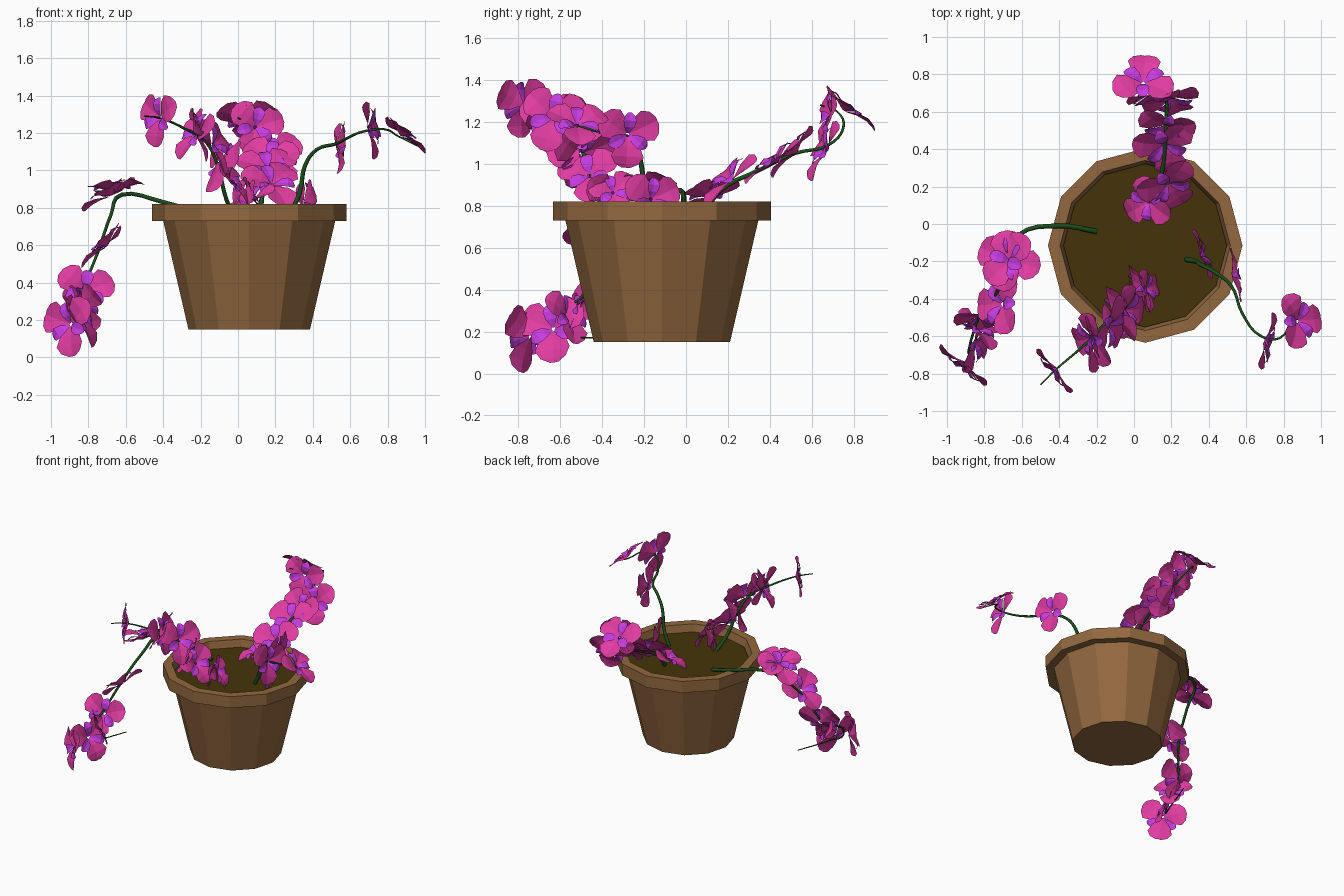
import bpy, bmesh, math, random
from mathutils import Vector, Matrix
random.seed(4)


def material(name, rgb):
    m = bpy.data.materials.new(name)
    m.diffuse_color = (*rgb, 1)
    return m


CLAY = material("clay", (0.29, 0.14, 0.05))
SOIL = material("soil", (0.06, 0.034, 0.003))
GREEN = material("stem_green", (0.012, 0.08, 0.012))
PINK = material("petal_pink", (0.75, 0.045, 0.36))
PURPLE = material("petal_purple", (0.58, 0.045, 0.75))
CENTRE = Vector((0.06, -0.115, 0))


def add_object(name, bm, mats):
    me = bpy.data.meshes.new(name)
    bm.to_mesh(me)
    bm.free()
    for m in mats:
        me.materials.append(m)
    ob = bpy.data.objects.new(name, me)
    bpy.context.collection.objects.link(ob)
    return ob


def lathe(name, profile, mat, sides=12):
    """Revolve (radius, z) points, capping both ends."""
    bm = bmesh.new()
    rings = []
    for r, z in profile:
        rings.append([bm.verts.new(CENTRE + Vector((r * math.cos(a), r * math.sin(a), z)))
                      for a in (2 * math.pi * i / sides for i in range(sides))])
    for lo, hi in zip(rings, rings[1:]):
        for i in range(sides):
            j = (i + 1) % sides
            bm.faces.new((lo[i], lo[j], hi[j], hi[i]))
    bm.faces.new(rings[0][::-1])
    bm.faces.new(rings[-1])
    return add_object(name, bm, [mat])


# Pot with rim, and the soil disc inside
lathe("pot", [(0.325, 0.15), (0.46, 0.73), (0.52, 0.73), (0.52, 0.82),
              (0.455, 0.82), (0.435, 0.74)], CLAY)
lathe("soil", [(0.43, 0.735), (0.437, 0.765)], SOIL)


def petal(bm, frame, angle, length, width, lift, mat):
    """Rounded petal folded along its midrib and curling at the tip."""
    rot = frame @ Matrix.Rotation(angle, 4, 'Z')
    rows = []
    for u, w in ((0.06, 0.12), (0.35, 0.75), (0.65, 1.0), (0.88, 0.72), (1.0, 0.25)):
        h = length * lift * math.sin(u * 2.4)
        rows.append([bm.verts.new(rot @ Vector((u * length, s * w * width,
                                                h + abs(s) * w * width * 0.18)))
                     for s in (-1, 0, 1)])
    for a, b in zip(rows, rows[1:]):
        for k in (0, 1):
            f = bm.faces.new((a[k], b[k], b[k + 1], a[k + 1]))
            f.material_index = mat


def flowers(name, blooms):
    """Each bloom: position, facing direction, size."""
    bm = bmesh.new()
    for pos, facing, size in blooms:
        q = Vector(facing).to_track_quat('Z', 'Y')
        frame = Matrix.Translation(pos) @ q.to_matrix().to_4x4()
        roll = math.radians(-90 + random.uniform(-15, 15))
        for k in range(3):
            a = roll + k * math.tau / 3
            petal(bm, frame, a, 0.175 * size, 0.088 * size, random.uniform(0.1, 0.2), 0)
            petal(bm, frame, a + math.tau / 6, 0.12 * size, 0.036 * size, 0.35, 1)
    add_object(name, bm, [PINK, PURPLE])


def stem(name, points):
    """Tapering tube through the points."""
    cu = bpy.data.curves.new(name, 'CURVE')
    cu.dimensions = '3D'
    cu.bevel_depth = 0.014
    cu.bevel_resolution = 1
    cu.use_fill_caps = True
    cu.resolution_u = 4
    sp = cu.splines.new('BEZIER')
    sp.bezier_points.add(len(points) - 1)
    for i, (bp, p) in enumerate(zip(sp.bezier_points, points)):
        bp.co = p
        bp.handle_left_type = bp.handle_right_type = 'AUTO'
        bp.radius = 1 - 0.75 * i / (len(points) - 1)
    cu.materials.append(GREEN)
    bpy.context.collection.objects.link(bpy.data.objects.new(name, cu))


# Left stem trailing over the rim
stem("left_stem", [(-0.2, -0.04, 0.77), (-0.4, -0.01, 0.83), (-0.62, -0.06, 0.87),
                   (-0.68, -0.22, 0.76), (-0.75, -0.4, 0.56), (-0.83, -0.5, 0.36),
                   (-0.88, -0.7, 0.19), (-0.84, -0.6, 0.175), (-0.74, -0.33, 0.17)])
flowers("left_flowers", [((-0.68, -0.19, 0.86), (-0.5, 0.15, 0.85), 1.0),
                         ((-0.66, -0.2, 0.88), (-0.1, 0.2, 1), 0.95),
                         ((-0.7, -0.43, 0.59), (-0.7, 0.1, 0.7), 1.0),
                         ((-0.82, -0.48, 0.35), (0.15, -0.9, 0.35), 0.95),
                         ((-0.86, -0.63, 0.21), (0.85, -0.3, 0.3), 1.0),
                         ((-0.84, -0.57, 0.27), (0.65, 0.6, 0.4), 0.85),
                         ((-0.89, -0.74, 0.175), (-0.62, -0.75, 0.1), 1.0)])

# Front stem rising forward and left
stem("front_stem", [(-0.03, -0.33, 0.76), (-0.07, -0.42, 0.87), (-0.11, -0.48, 1.03),
                    (-0.17, -0.55, 1.15), (-0.28, -0.66, 1.22), (-0.42, -0.78, 1.28),
                    (-0.5, -0.86, 1.29)])
flowers("front_flowers", [((0.0, -0.36, 0.85), (0.85, 0.4, -0.3), 0.85),
                          ((0.06, -0.35, 0.86), (0.85, 0.1, 0.4), 0.7),
                          ((-0.05, -0.46, 0.94), (0.8, -0.2, 0.5), 0.9),
                          ((-0.11, -0.5, 1.05), (0.75, 0.4, -0.4), 1.0),
                          ((-0.14, -0.54, 1.13), (0.8, -0.3, 0.4), 1.0),
                          ((-0.21, -0.61, 1.19), (-0.75, -0.4, 0.5), 0.95),
                          ((-0.24, -0.64, 1.2), (0.9, 0.1, 0.3), 0.95),
                          ((-0.41, -0.77, 1.28), (-0.75, -0.62, 0.1), 0.9)])

# Back stem arching away then curling up
stem("back_stem", [(0.12, 0.09, 0.77), (0.13, 0.16, 0.87), (0.16, 0.35, 0.97),
                   (0.17, 0.52, 1.05), (0.17, 0.68, 1.09), (0.13, 0.75, 1.17),
                   (0.05, 0.72, 1.25), (0.0, 0.64, 1.28)])
flowers("back_flowers", [((0.08, 0.12, 0.84), (-0.45, -0.3, 0.8), 0.85),
                         ((0.18, 0.22, 0.92), (0.25, -0.65, 0.7), 1.0),
                         ((0.16, 0.43, 1.0), (0.1, -0.6, 0.75), 1.0),
                         ((0.17, 0.53, 1.05), (-0.1, -0.7, 0.6), 0.95),
                         ((0.2, 0.68, 1.06), (0.2, -0.9, 0.4), 0.95),
                         ((0.09, 0.7, 1.23), (0.2, -0.95, 0.2), 0.9),
                         ((0.05, 0.75, 1.25), (0.0, 0.62, 0.75), 1.0)])

# Right stem reaching out over the rim
stem("right_stem", [(0.28, -0.19, 0.77), (0.33, -0.2, 0.88), (0.36, -0.22, 1.03),
                    (0.42, -0.25, 1.11), (0.52, -0.33, 1.14), (0.58, -0.48, 1.17),
                    (0.68, -0.6, 1.21), (0.78, -0.61, 1.22), (0.86, -0.51, 1.18),
                    (0.96, -0.55, 1.13)])
flowers("right_flowers", [((0.35, -0.17, 0.83), (0.9, 0.35, 0.1), 0.85),
                          ((0.52, -0.28, 1.14), (1, 0.2, -0.1), 0.9),
                          ((0.69, -0.63, 1.22), (0.97, -0.2, 0.15), 0.95),
                          ((0.87, -0.52, 1.18), (0.6, 0.15, 0.75), 0.9)])
